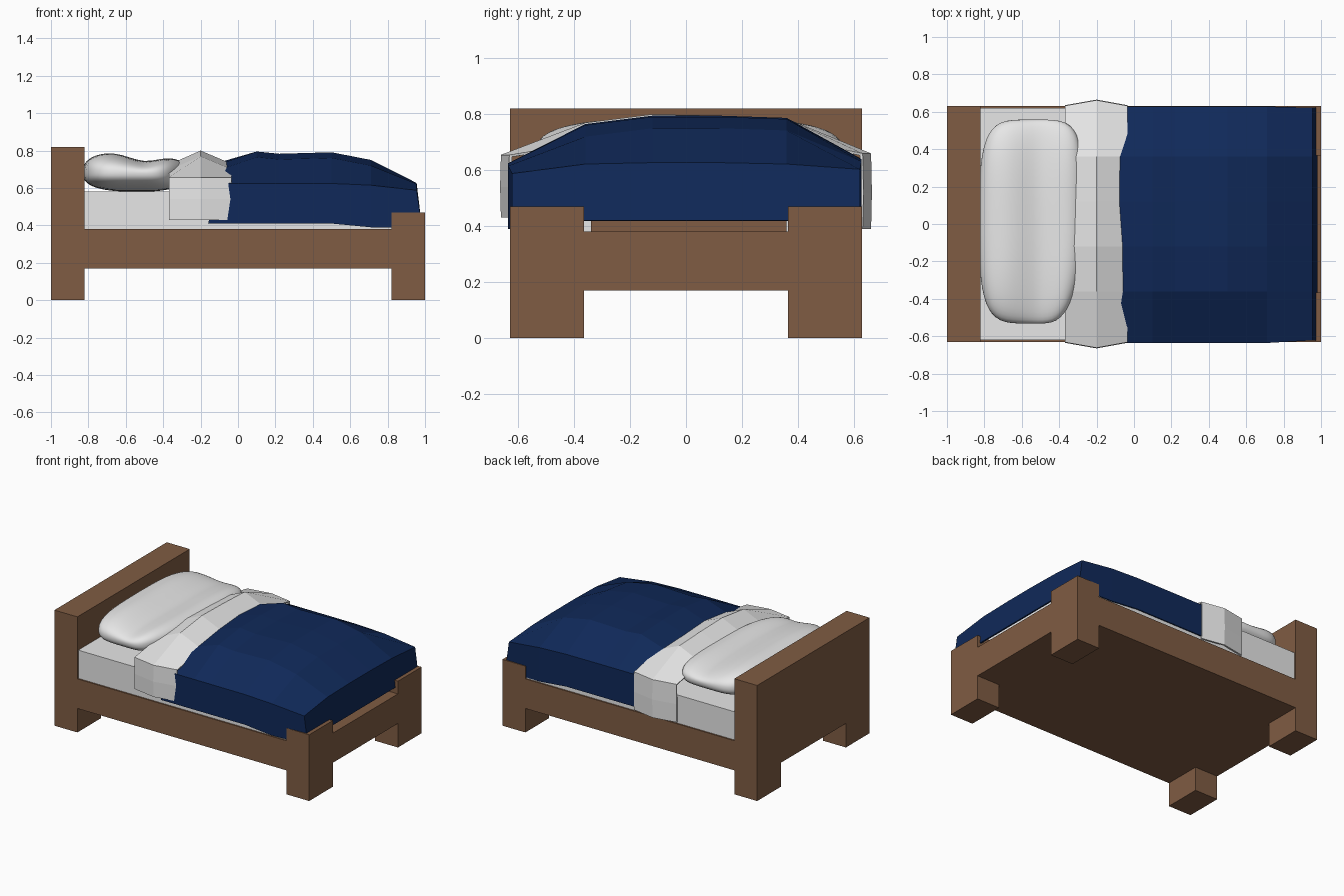
import bpy, bmesh, math
from mathutils import Vector

cube = bpy.data.objects.get("Cube")
if cube:
    bpy.data.objects.remove(cube, do_unlink=True)


def material(name, rgb):
    m = bpy.data.materials.new(name)
    m.use_nodes = True
    m.diffuse_color = (*rgb, 1)
    m.node_tree.nodes["Principled BSDF"].inputs["Base Color"].default_value = (*rgb, 1)
    return m


wood = material("brown_wood", (0.215, 0.107, 0.056))
linen = material("white_linen", (0.8, 0.8, 0.8))
navy = material("navy_blue", (0.005, 0.022, 0.1))


def finish(name, bm, mat):
    bmesh.ops.recalc_face_normals(bm, faces=bm.faces)
    me = bpy.data.meshes.new(name)
    bm.to_mesh(me)
    bm.free()
    me.materials.append(mat)
    ob = bpy.data.objects.new(name, me)
    bpy.context.collection.objects.link(ob)
    return ob


def box(name, x, y, z, mat):
    bm = bmesh.new()
    bmesh.ops.create_cube(bm, size=1)
    for v in bm.verts:
        v.co = [r[0] if c < 0 else r[1] for c, r in zip(v.co, (x, y, z))]
    return finish(name, bm, mat)


def cloth(name, columns, mat, thickness):
    """Skin columns of points running from the right hem to the left hem."""
    bm = bmesh.new()
    grid = [[bm.verts.new(p) for p in col] for col in columns]
    for a, b in zip(grid, grid[1:]):
        for i in range(len(a) - 1):
            bm.faces.new((a[i], b[i], b[i + 1], a[i + 1]))
    bm.normal_update()
    ob = finish(name, bm, mat)
    # recalculated normals of an open sheet may point inward
    if sum(p.normal.z for p in ob.data.polygons) < 0:
        ob.data.flip_normals()
    mod = ob.modifiers.new("thickness", 'SOLIDIFY')
    mod.thickness = thickness
    mod.offset = -1
    return ob


# Wooden frame
W = 0.63
box("bed_base", (-1, 1), (-W, W), (0.17, 0.38), wood)
box("headboard", (-1, -0.82), (-W, W), (0.38, 0.82), wood)
box("foot_rail", (0.82, 0.9), (-0.34, 0.36), (0.38, 0.42), wood)
for side, y in (("right", (-W, -0.365)), ("left", (0.365, W))):
    box(f"head_leg_{side}", (-1, -0.82), y, (0, 0.17), wood)
    box(f"foot_leg_{side}", (0.82, 1), y, (0, 0.17), wood)
    box(f"foot_post_{side}", (0.82, 1), y, (0.38, 0.47), wood)

box("mattress", (-0.82, 0.82), (-0.62, 0.62), (0.38, 0.58), linen)

# Pillow: cube pulled to a soft rounded block with a dip across the middle
bm = bmesh.new()
bmesh.ops.create_cube(bm, size=2)
bmesh.ops.subdivide_edges(bm, edges=bm.edges, cuts=15, use_grid_fill=True)
for v in bm.verts:
    p = Vector([math.sin(c * math.pi / 4) * math.sqrt(2) for c in v.co])
    n_xy = 4.5
    flat = (abs(p.x) ** n_xy + abs(p.y) ** n_xy) ** (1 / n_xy)
    p /= (flat ** 2.6 + abs(p.z) ** 2.6) ** (1 / 2.6)
    x = -0.54 + 0.27 * p.x - 0.02 * (1 - p.y ** 2) * (p.x < 0) * abs(p.x)
    if p.x > 0 and p.y < 0:
        x -= 0.08 * p.x * p.y ** 2
    z = 0.68 + 0.1 * p.z
    if p.z > 0:
        z -= p.z * (0.045 * math.exp(-((p.x - 0.15) / 0.45) ** 2) - 0.012 * (1 - p.x))
    v.co = (x, 0.013 + 0.545 * p.y, z)
pillow = finish("pillow", bm, linen)
for f in pillow.data.polygons:
    f.use_smooth = True

# Turned-down sheet: same section with the middle column raised and wider
section = [(-0.632, 0.43), (-0.635, 0.54), (-0.632, 0.655), (-0.36, 0.77), (-0.12, 0.8),
           (0.12, 0.795), (0.36, 0.785), (0.632, 0.66), (0.635, 0.52), (0.632, 0.39)]
columns = []
for x, drop, bulge in ((-0.37, 0.075, 0), (-0.2, 0, 0.03), (-0.035, 0.07, 0)):
    col = []
    for y, z in section:
        top = abs(y) < 0.5
        col.append((x, y if top else y + math.copysign(bulge, y), z - drop if top else z))
    columns.append(col)
cloth("folded_sheet", columns, linen, 0.012)

# Blanket: ragged head edge, crowned top, sloping toward the foot
rows = [(-0.636, 0.41), (-0.636, 0.625), (-0.36, 0.765), (-0.12, 0.795),
        (0.12, 0.795), (0.36, 0.787), (0.628, 0.64), (0.628, 0.41)]
head_edge = [-0.16, -0.1, -0.06, -0.065, -0.09, -0.075, -0.04, -0.04]
columns = []
for x, drop in ((None, 0.055), (0.1, 0), (0.22, 0.012), (0.5, 0.004), (0.71, 0.045),
                (0.955, 0.168), (0.98, None)):
    col = []
    for i, (y, z) in enumerate(rows):
        px = head_edge[i] if x is None else x
        if px > 0.9:
            y = max(-0.622, min(0.622, y))
        if drop is None:
            z = 0.42
        elif abs(y) < 0.5:
            z = max(z - drop, 0.622)
        elif z > 0.5:
            z -= drop * 0.22 if px > 0.3 else 0
        elif px > 0.6:
            z = 0.39
        col.append((px, y, z))
    columns.append(col)
cloth("blanket", columns, navy, 0.01)
